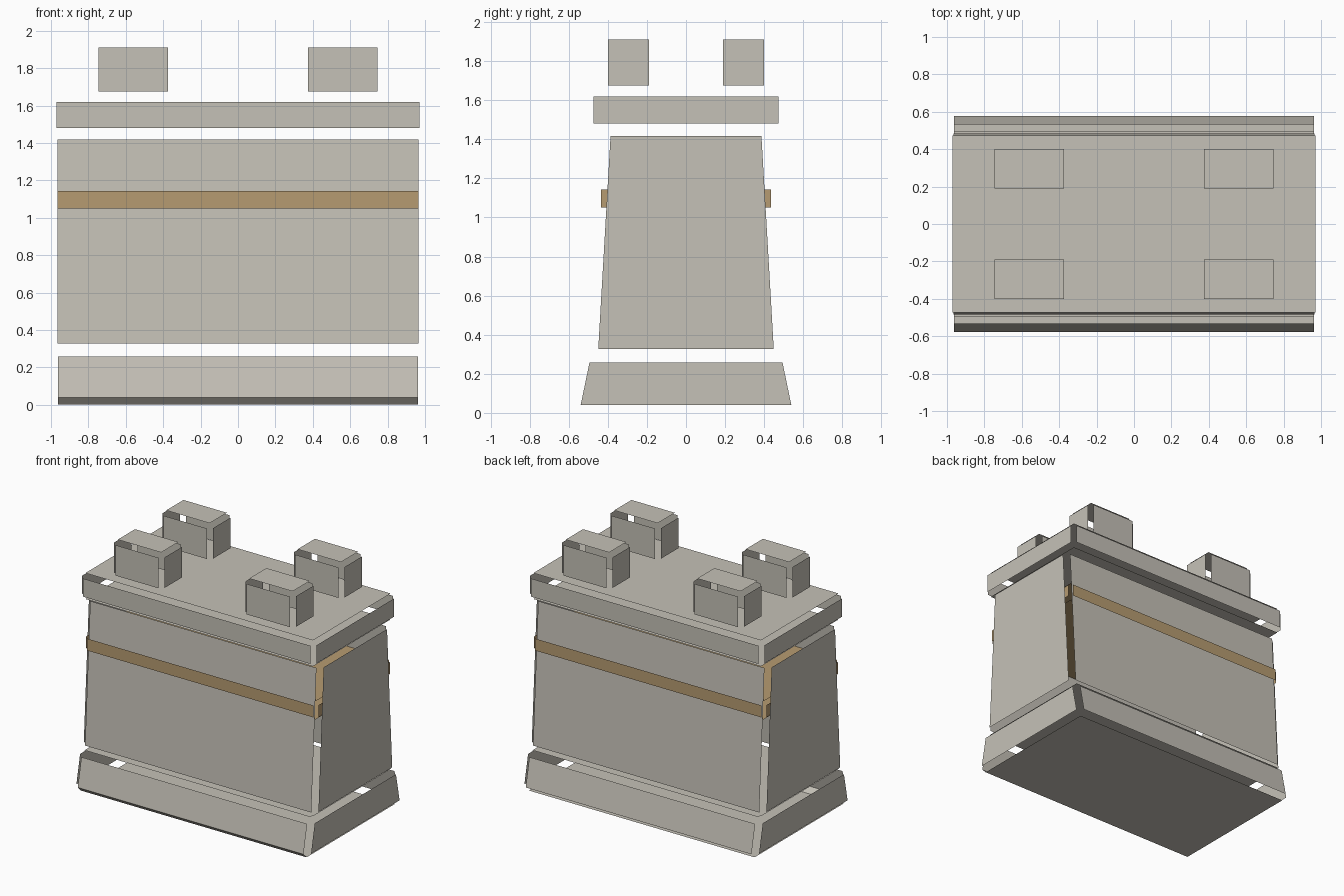
import bpy, bmesh
from mathutils import Vector

cube = bpy.data.objects.get("Cube")
if cube:
    bpy.data.objects.remove(cube, do_unlink=True)


def material(name, color):
    mat = bpy.data.materials.new(name)
    mat.use_nodes = True
    mat.diffuse_color = (*color, 1)
    mat.node_tree.nodes["Principled BSDF"].inputs["Base Color"].default_value = (*color, 1)
    return mat


STONE = material("warm grey stone", (0.56, 0.535, 0.475))
TAN = material("tan trim", (0.47, 0.33, 0.165))


def open_box(name, mat, half_x, low, high, gap, center=(0, 0), chamfer=False):
    """Six loose flat panels with open edges; low and high are (z, half depth) of the walls."""
    bm = bmesh.new()
    (z0, y0), (z1, y1) = low, high
    middle = Vector((0, 0, (z0 + z1) / 2))
    ix = half_x - gap

    def panel(*points):
        face = bm.faces.new([bm.verts.new(p) for p in points])
        face.normal_update()
        if face.normal.dot(face.calc_center_median() - middle) < 0:
            face.normal_flip()

    for s in (-1, 1):
        # front and back walls
        panel((-ix, s * y0, z0), (ix, s * y0, z0), (ix, s * y1, z1), (-ix, s * y1, z1))
        # end walls
        x = s * half_x
        panel((x, gap - y0, z0), (x, y0 - gap, z0), (x, y1 - gap, z1), (x, gap - y1, z1))
    # floor and top
    for z, y in ((z0 - gap, y0 - gap), (z1 + gap, y1 - gap)):
        panel((-ix, -y, z), (ix, -y, z), (ix, y, z), (-ix, y, z))
    # sloped strip under the front wall
    if chamfer:
        panel((-ix, -y0, z0), (ix, -y0, z0),
              (ix, gap - y0, z0 - gap), (-ix, gap - y0, z0 - gap))

    mesh = bpy.data.meshes.new(name)
    bm.to_mesh(mesh)
    bm.free()
    mesh.materials.append(mat)
    obj = bpy.data.objects.new(name, mesh)
    obj.location = (*center, 0)
    bpy.context.collection.objects.link(obj)
    return obj


# Stacked body
open_box("plinth", STONE, 1.0, (0.04, 0.577), (0.257, 0.532), 0.038, chamfer=True)
open_box("wall_body", STONE, 1.0, (0.327, 0.485), (1.417, 0.422), 0.036)
open_box("trim_band", TAN, 0.99, (1.05, 0.46), (1.142, 0.46), 0.024)
open_box("cap_slab", STONE, 1.0, (1.48, 0.503), (1.62, 0.503), 0.03)

# Corner blocks on top
for x, side in ((-0.56, "right"), (0.56, "left")):
    for y, end in ((-0.295, "front"), (0.295, "back")):
        open_box(f"{end}_{side}_block", STONE, 0.215, (1.675, 0.135), (1.91, 0.135), 0.03, (x, y))
